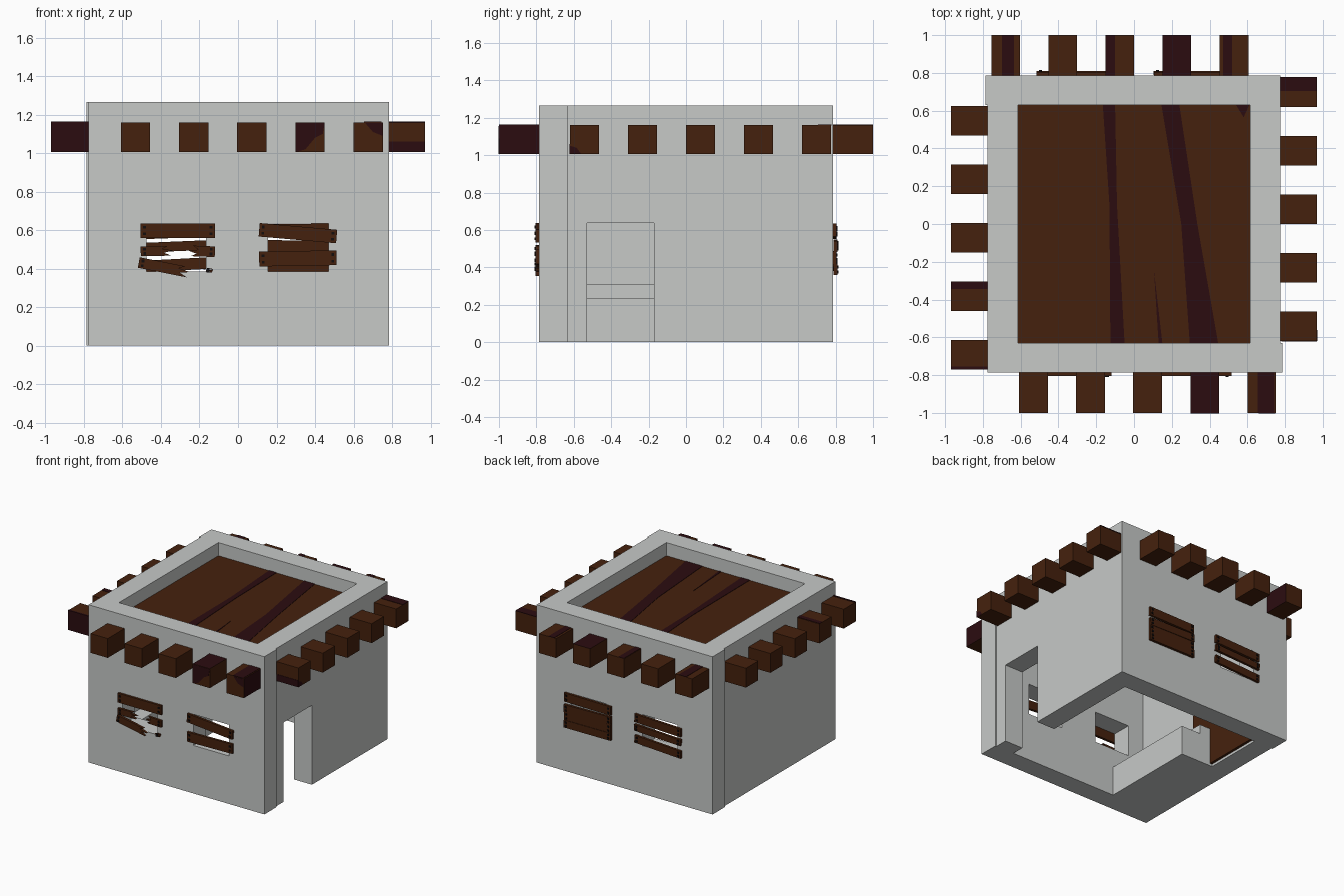
import bpy, bmesh, math
from mathutils import Vector

if "Cube" in bpy.data.objects:
    bpy.data.objects.remove(bpy.data.objects["Cube"])


def material(name, rgb):
    m = bpy.data.materials.new(name)
    m.diffuse_color = (*rgb, 1)
    m.use_nodes = True
    m.node_tree.nodes["Principled BSDF"].inputs["Base Color"].default_value = m.diffuse_color
    return m


STONE = material("pale_stone", (0.57, 0.585, 0.575))
BROWN = material("brown_wood", (0.060, 0.0152, 0.0040))
MAROON = material("dark_maroon_wood", (0.024, 0.0037, 0.0050))
IRON = material("black_iron", (0.006, 0.004, 0.004))


def finish(name, bm, mats):
    bmesh.ops.recalc_face_normals(bm, faces=bm.faces)
    me = bpy.data.meshes.new(name)
    bm.to_mesh(me)
    bm.free()
    for m in mats:
        me.materials.append(m)
    ob = bpy.data.objects.new(name, me)
    bpy.context.collection.objects.link(ob)
    return ob


def extrude(bm, faces, vec):
    r = bmesh.ops.extrude_face_region(bm, geom=faces)
    bmesh.ops.translate(bm, vec=vec, verts=[g for g in r["geom"] if isinstance(g, bmesh.types.BMVert)])


def prism(name, pts, vec, mats):
    bm = bmesh.new()
    f = bm.faces.new([bm.verts.new(p) for p in pts])
    extrude(bm, [f], vec)
    return finish(name, bm, mats)


def box(name, x, y, z, mats, dark=()):
    """Box from ranges; faces whose normal is listed in dark use the second material."""
    pts = [(x[0], y[0], z[0]), (x[1], y[0], z[0]), (x[1], y[1], z[0]), (x[0], y[1], z[0])]
    ob = prism(name, pts, (0, 0, z[1] - z[0]), mats)
    for p in ob.data.polygons:
        if any(p.normal.dot(Vector(d)) > 0.9 for d in dark):
            p.material_index = 1
    return ob


def wall(name, us, zs, holes, place, vec):
    """Wall made of a cell grid; holes are (column, row) cells left open."""
    bm = bmesh.new()
    grid = [[bm.verts.new(place(u, z)) for z in zs] for u in us]
    faces = []
    for i in range(len(us) - 1):
        for j in range(len(zs) - 1):
            if (i, j) not in holes:
                faces.append(bm.faces.new([grid[i][j], grid[i + 1][j], grid[i + 1][j + 1], grid[i][j + 1]]))
    extrude(bm, faces, vec)
    for v in [v for v in bm.verts if not v.link_faces]:
        bm.verts.remove(v)
    bmesh.ops.dissolve_limit(bm, angle_limit=0.01, verts=bm.verts, edges=bm.edges)
    return finish(name, bm, [STONE])


H = 1.265
# Front and back walls with two windows each
WZ = [0, 0.385, 0.635, H]
wall("front_wall", [-0.775, -0.475, -0.165, 0.155, 0.47, 0.785], WZ, {(1, 1), (3, 1)},
     lambda u, z: (u, -0.787, z), (0, 0.157, 0))
wall("back_wall", [-0.787, -0.475, -0.165, 0.155, 0.47, 0.775], WZ, {(1, 1), (3, 1)},
     lambda u, z: (u, 0.63, z), (0, 0.157, 0))
# Right wall with doorway, plain left wall
wall("right_wall", [-0.63, -0.53, -0.17, 0.63], [0, 0.637, H], {(1, 0)},
     lambda u, z: (0.615, u, z), (0.16, 0, 0))
box("left_wall", (-0.775, -0.615), (-0.63, 0.63), (0, H), [STONE])

# Interior bench with raised back, and wooden wall panel
box("bench", (-0.62, -0.33), (-0.635, 0.15), (0, 0.235), [STONE])
box("bench_back", (-0.62, -0.50), (-0.635, 0.15), (0.23, 0.31), [STONE])
box("inner_panel", (-0.62, -0.595), (-0.04, 0.632), (0.02, 0.5), [BROWN])

# Sunken roof deck and its grain stripes
box("roof_deck", (-0.62, 0.62), (-0.635, 0.635), (1.02, 1.16), [BROWN])
stripes = [
    [(-0.165, 0.63), (-0.10, 0.63), (-0.09, 0.1), (-0.05, -0.63), (-0.125, -0.63), (-0.13, 0.1)],
    [(0.145, 0.63), (0.24, 0.63), (0.335, 0), (0.445, -0.63), (0.295, -0.63), (0.25, 0)],
    [(0.105, -0.24), (0.15, -0.63), (0.13, -0.63)],
    [(0.54, 0.63), (0.61, 0.63), (0.58, 0.565)],
]
for i, s in enumerate(stripes):
    prism(f"roof_grain_{i}", [(x, y, 1.159) for x, y in s], (0, 0, 0.004), [MAROON])

# Beam ends on all four sides, some faces in darker wood
Z = (1.005, 1.16)
W = 0.152
WOOD = [BROWN, MAROON]
UP, PX, NX, NY = (0, 0, 1), (1, 0, 0), (-1, 0, 0), (0, -1, 0)
front_dark = {3: [UP], 4: [PX]}
back_dark = {3: [UP], 0: [PX]}
left_dark = {0: [NY]}
for i in range(5):
    s = i * 0.302
    fx, bx, ry, ly = -0.608 + s, -0.755 + s, -0.62 + s * 1.026, -0.77 + s * 1.026
    box(f"front_beam_{i}", (fx, fx + W), (-1.0, -0.74), Z, WOOD, front_dark.get(i, ()))
    box(f"back_beam_{i}", (bx, bx + W), (0.74, 1.0), Z, WOOD, back_dark.get(i, ()))
    box(f"right_beam_{i}", (0.73, 0.97), (ry, ry + W + 0.004), Z, WOOD)
    box(f"left_beam_{i}", (-0.97, -0.73), (ly, ly + W + 0.004), Z, WOOD, left_dark.get(i, ()))

# Dark grain patches on beam tops and ends (thin plates)
top_patches = [
    ((0.655, 0.745), (-1, -0.785)), ((-0.70, -0.635), (0.785, 1)), ((-0.148, -0.10), (0.785, 1)),
    ((0.47, 0.52), (0.785, 1)), ((0.775, 0.97), (0.705, 0.778)),
    ((-0.97, -0.775), (-0.345, -0.308)), ((-0.97, -0.775), (-0.77, -0.755)),
]
for i, (x, y) in enumerate(top_patches):
    box(f"beam_top_grain_{i}", x, y, (1.158, 1.163), [MAROON])
for i, p in enumerate([
    [(0.30, 1.005), (0.35, 1.02), (0.40, 1.08), (0.44, 1.10), (0.45, 1.157), (0.30, 1.157)],
    [(0.66, 1.157), (0.75, 1.157), (0.75, 1.09), (0.70, 1.11)],
]):
    prism(f"front_beam_grain_{i}", [(x, -1.002, z) for x, z in p], (0, 0.004, 0), [MAROON])
prism("right_beam_grain", [(0.971, -0.62, 1.006), (0.971, -0.56, 1.006), (0.971, -0.585, 1.04), (0.971, -0.62, 1.05)],
      (-0.004, 0, 0), [MAROON])
box("right_beam_side_grain", (0.78, 0.97), (-0.623, -0.61), (1.007, 1.06), [MAROON])


def plank(name, a, b, h, side, broken=0, lift=0.0):
    """Plank from a to b (x, z centre line); broken=1 splinters end b, -1 end a."""
    a, b = Vector(a), Vector(b)
    d = (b - a).normalized()
    n = Vector((-d.y, d.x)) * h / 2
    end_b = [b - n, b + n]
    end_a = [a + n, a - n]
    if broken == 1:
        end_b = [b - n - d * 0.01, b - n * 0.4 - d * 0.05, b + n * 0.1, b + n * 0.4 - d * 0.06, b + n - d * 0.03]
    if broken == -1:
        end_a = [a + n + d * 0.02, a + n * 0.3 + d * 0.05, a, a - n * 0.5 + d * 0.04, a - n + d * 0.01]
    y = side * (0.785 + lift)
    prism(name, [(p.x, y, p.y) for p in end_a + end_b], (0, side * 0.02, 0), [BROWN])
    # Nail heads at the sound ends
    for k, (c, ok) in enumerate([(a + d * 0.02, broken != -1), (b - d * 0.02, broken != 1)]):
        for t in (-0.45, 0.45):
            if ok:
                q, r = c + n * t, 0.007
                ys = sorted((y + side * 0.015, y + side * 0.026))
                box(f"{name}_nail_{k}_{'top' if t > 0 else 'low'}", (q.x - r, q.x + r), ys, (q.y - r, q.y + r), [IRON])


# Boards over the front windows (left one broken)
plank("front_left_board_top", (-0.505, 0.598), (-0.12, 0.598), 0.075, -1)
plank("front_left_board_mid_a", (-0.505, 0.49), (-0.335, 0.493), 0.05, -1, 1)
plank("front_left_board_mid_b", (-0.255, 0.493), (-0.12, 0.488), 0.055, -1, -1)
plank("front_left_board_low_a", (-0.515, 0.432), (-0.25, 0.380), 0.055, -1, 1)
plank("front_left_board_low_b", (-0.18, 0.395), (-0.135, 0.39), 0.02, -1, -1)
plank("front_right_board_top", (0.11, 0.602), (0.512, 0.567), 0.07, -1)
plank("front_right_board_low", (0.11, 0.45), (0.512, 0.457), 0.077, -1)

# Boards over the back windows
for i, (za, zb, h) in enumerate([(0.595, 0.60, 0.07), (0.52, 0.512, 0.06), (0.452, 0.45, 0.07), (0.39, 0.388, 0.06)]):
    plank(f"back_right_board_{i}", (0.105, za), (0.52, zb), h, 1, 0, 0.004 * (i % 2))
for i, (za, zb, h) in enumerate([(0.585, 0.60, 0.065), (0.508, 0.525, 0.05), (0.41, 0.432, 0.06)]):
    plank(f"back_left_board_{i}", (-0.515, za), (-0.105, zb), h, 1, 0, 0.004 * (i % 2))
